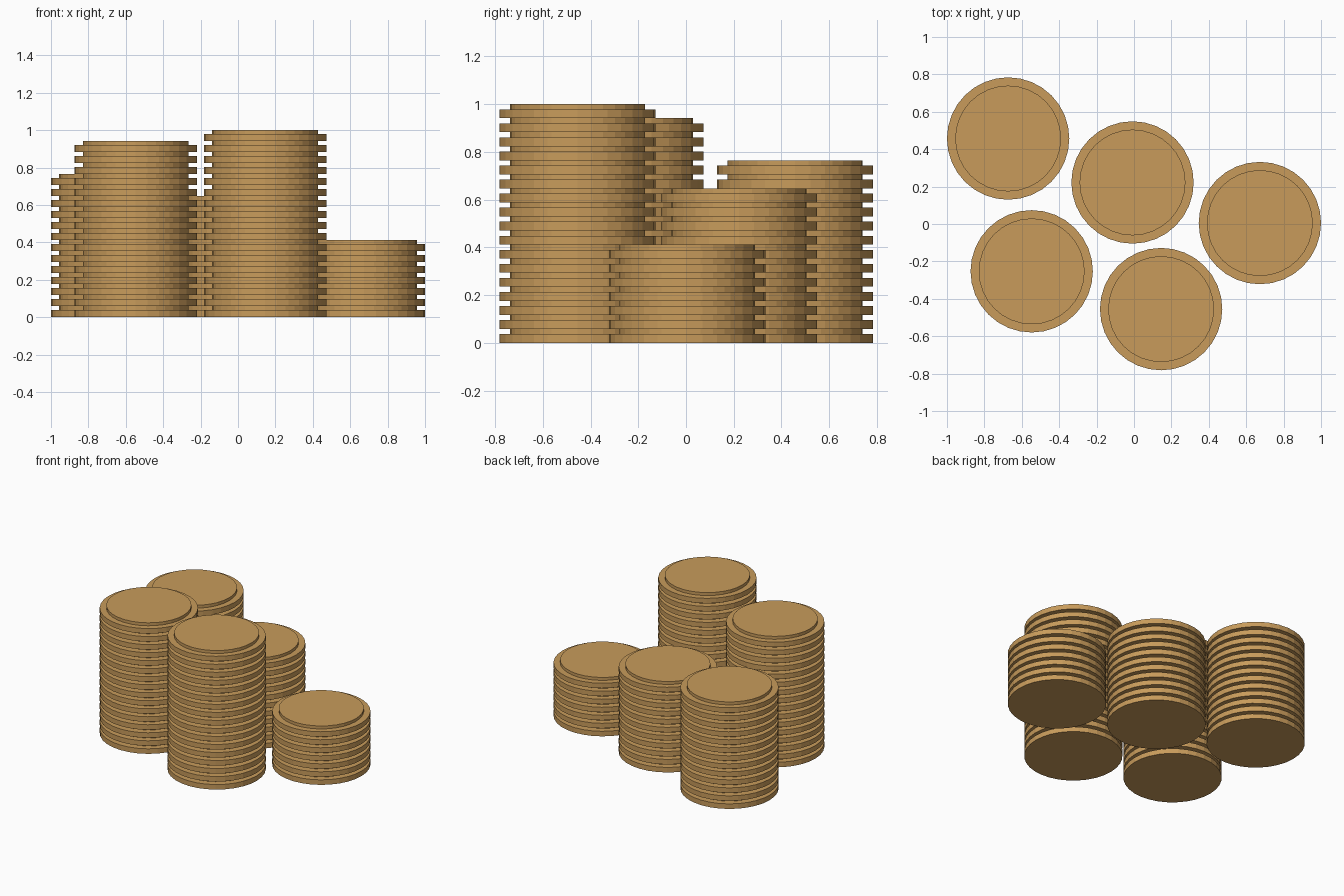
import bpy
import bmesh
from math import cos, sin, tau

if "Cube" in bpy.data.objects:
    bpy.data.objects.remove(bpy.data.objects["Cube"])

SIDES = 32
PITCH = 1 / 17                      # height of one coin
R_RIM, R_FACE, H_RIM = 0.327, 0.283, 0.037

gold = bpy.data.materials.new("coin_gold")
gold.diffuse_color = (0.58, 0.33, 0.105, 1)
gold.use_nodes = True
gold.node_tree.nodes["Principled BSDF"].inputs["Base Color"].default_value = gold.diffuse_color


def coin_mesh():
    """One coin: a wide flat-bottomed rim with a smaller raised face on top."""
    profile = [(R_RIM, 0), (R_RIM, H_RIM), (R_FACE, H_RIM), (R_FACE, PITCH)]
    bm = bmesh.new()
    rings = [[bm.verts.new((r * cos(tau * i / SIDES), r * sin(tau * i / SIDES), z))
              for i in range(SIDES)] for r, z in profile]
    for low, high in zip(rings, rings[1:]):
        for i in range(SIDES):
            j = (i + 1) % SIDES
            bm.faces.new((low[i], low[j], high[j], high[i]))
    bm.faces.new(rings[0][::-1])
    bm.faces.new(rings[-1])
    mesh = bpy.data.meshes.new("coin")
    bm.to_mesh(mesh)
    bm.free()
    mesh.materials.append(gold)
    return mesh


# Stacks: name, x, y, number of coins
stacks = [
    ("back_left_stack", -0.673, 0.457, 13),
    ("middle_stack", -0.008, 0.222, 11),
    ("right_stack", 0.673, 0.005, 7),
    ("front_left_stack", -0.547, -0.253, 16),
    ("front_stack", 0.145, -0.455, 17),
]
coin = coin_mesh()
for name, x, y, count in stacks:
    stack = bpy.data.objects.new(name, coin)
    stack.location = (x, y, 0)
    bpy.context.collection.objects.link(stack)
    array = stack.modifiers.new("coins", 'ARRAY')
    array.count = count
    array.use_relative_offset = False
    array.use_constant_offset = True
    array.constant_offset_displace = (0, 0, PITCH)
